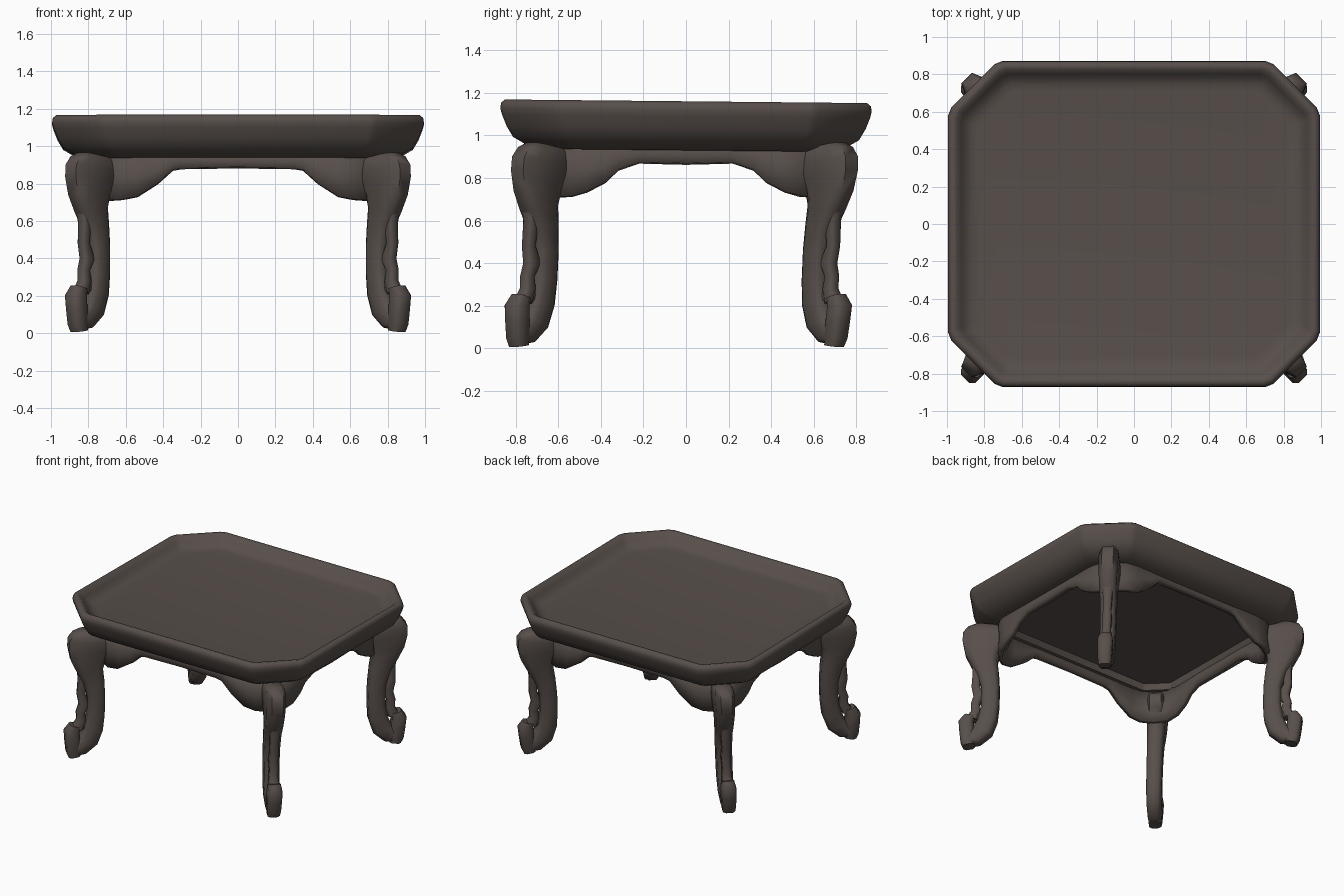
import bpy, bmesh, math

cube = bpy.data.objects.get("Cube")
if cube:
    bpy.data.objects.remove(cube)

wood = bpy.data.materials.new("dark brown wood")
wood.use_nodes = True
colour = (0.095, 0.077, 0.068, 1)
wood.diffuse_color = colour
wood.node_tree.nodes["Principled BSDF"].inputs["Base Color"].default_value = colour


def finish(name, bm, thickness=0):
    bmesh.ops.recalc_face_normals(bm, faces=bm.faces)
    mesh = bpy.data.meshes.new(name)
    bm.to_mesh(mesh)
    bm.free()
    obj = bpy.data.objects.new(name, mesh)
    bpy.context.collection.objects.link(obj)
    mesh.materials.append(wood)
    if thickness:
        mod = obj.modifiers.new("thickness", "SOLIDIFY")
        mod.thickness = thickness
        mod.offset = -1
    bpy.ops.object.select_all(action="DESELECT")
    obj.select_set(True)
    bpy.context.view_layer.objects.active = obj
    bpy.ops.object.shade_smooth_by_angle(angle=math.radians(60))


def loft(bm, rings, caps=True):
    """Join closed rings of points with quads."""
    loops = [[bm.verts.new(p) for p in ring] for ring in rings]
    n = len(loops[0])
    for a, b in zip(loops, loops[1:]):
        for i in range(n):
            j = (i + 1) % n
            bm.faces.new((a[i], a[j], b[j], b[i]))
    if caps:
        bm.faces.new(loops[0])
        bm.faces.new(loops[-1])


def octagon(inset, z):
    """Rectangle with softened cut corners, tilting a little towards the back."""
    x, y, cut = 0.994 - inset, 0.872 - inset, 0.27 - 0.55 * inset
    soft = 0.08 * cut
    quarter = [(x, y - cut - soft), (x - soft * 0.8, y - cut + soft),
               (x - cut + soft, y - soft * 0.8), (x - cut - soft, y)]
    pts = quarter + [(-a, b) for a, b in reversed(quarter)]
    pts += [(-a, -b) for a, b in pts]
    return [(a, b, z - 0.01 * b) for a, b in pts]


# Tray: hollow underside, flared outside, rounded lip, sunken floor
bm = bmesh.new()
profile = [(0.25, 0.985), (0.235, 0.94), (0.18, 0.93), (0.12, 0.95), (0.06, 0.985),
           (0.03, 1.035), (0.008, 1.09), (0, 1.12), (0.004, 1.145), (0.022, 1.16),
           (0.045, 1.155), (0.07, 1.125), (0.095, 1.097), (0.125, 1.083), (0.16, 1.078)]
loft(bm, [octagon(i, z) for i, z in profile])
finish("tray_top", bm)

# Apron: skirt with a scalloped lower edge, deepest beside the legs
bm = bmesh.new()
side = [(0.80, 0, 0.87), (0.80, 0.22, 0.875), (0.80, 0.32, 0.84), (0.80, 0.38, 0.78),
        (0.80, 0.47, 0.735), (0.78, 0.55, 0.715), (0.715, 0.635, 0.71)]
front = [(0.63, 0.69, 0.715), (0.54, 0.70, 0.73), (0.43, 0.70, 0.80),
         (0.35, 0.70, 0.875), (0.30, 0.70, 0.885), (0, 0.70, 0.89)]
quarter = side + front
half = quarter + [(-x, y, z) for x, y, z in reversed(quarter[:-1])]
around = half + [(-x, -y, z) for x, y, z in half[1:-1]]
top = [(x, y, 0.955) for x, y, z in around]
middle = [(x * 0.99, y * 0.99, z * 0.55 + 0.43) for x, y, z in around]
loft(bm, [top, middle, around], caps=False)
finish("apron", bm, thickness=0.04)


def leg_piece(name, path, sx, sy, sides=8):
    """Sweep a rounded square along a path in the upright diagonal plane of one corner.
    Path entries: outward distance, height, half width, half thickness."""
    bm = bmesh.new()
    rings = []
    for i, (s, z, width, thick) in enumerate(path):
        a, b = path[max(i - 1, 0)], path[min(i + 1, len(path) - 1)]
        length = math.hypot(b[0] - a[0], b[1] - a[1])
        ns, nz = -(b[1] - a[1]) / length, (b[0] - a[0]) / length
        ring = []
        for k in range(sides):
            c, d = (f(math.tau * (k + 0.5) / sides) for f in (math.cos, math.sin))
            u = width * math.copysign(abs(c) ** 0.6, c)
            v = thick * math.copysign(abs(d) ** 0.6, d) * 0.707
            out, h = s + ns * u, z + nz * u
            y = sy * (out - 0.11 - v) - 0.045 * (1 - h)
            ring.append((sx * (out + v), y, h))
        rings.append(ring)
    loft(bm, rings)
    finish(name, bm)


# Legs: curved stem, squared toe turned up at the end, openwork strand outside
stem = [(0.765, 0.95, 0.075, 0.055), (0.77, 0.93, 0.105, 0.068), (0.775, 0.885, 0.125, 0.073),
        (0.785, 0.82, 0.117, 0.072), (0.795, 0.74, 0.09, 0.068), (0.785, 0.66, 0.068, 0.064),
        (0.765, 0.58, 0.055, 0.06), (0.75, 0.46, 0.046, 0.058), (0.75, 0.32, 0.046, 0.057),
        (0.76, 0.21, 0.05, 0.056), (0.785, 0.12, 0.054, 0.054), (0.825, 0.07, 0.052, 0.05),
        (0.865, 0.06, 0.045, 0.048)]
toe = [(0.85, 0.012, 0.03, 0.045), (0.857, 0.05, 0.036, 0.05), (0.862, 0.13, 0.038, 0.054),
       (0.867, 0.2, 0.038, 0.055), (0.85, 0.245, 0.03, 0.045)]
strand = [(0.815, 0.68, 0.035, 0.04), (0.82, 0.59, 0.022, 0.035), (0.825, 0.48, 0.021, 0.03),
          (0.805, 0.40, 0.03, 0.034), (0.825, 0.34, 0.022, 0.032), (0.82, 0.28, 0.025, 0.034),
          (0.84, 0.22, 0.03, 0.04)]
upper_bridge = [(0.75, 0.45, 0.03, 0.03), (0.78, 0.42, 0.02, 0.025), (0.82, 0.39, 0.025, 0.025)]
lower_bridge = [(0.75, 0.25, 0.03, 0.03), (0.79, 0.25, 0.025, 0.03), (0.84, 0.23, 0.025, 0.03)]
pieces = {"leg": stem, "toe": toe, "leg_strand": strand, "leg_upper_bridge": upper_bridge,
          "leg_lower_bridge": lower_bridge}
for sx, side_name in ((1, "left"), (-1, "right")):
    for sy, end_name in ((-1, "front"), (1, "back")):
        for piece, path in pieces.items():
            leg_piece(f"{end_name}_{side_name}_{piece}", path, sx, sy)
